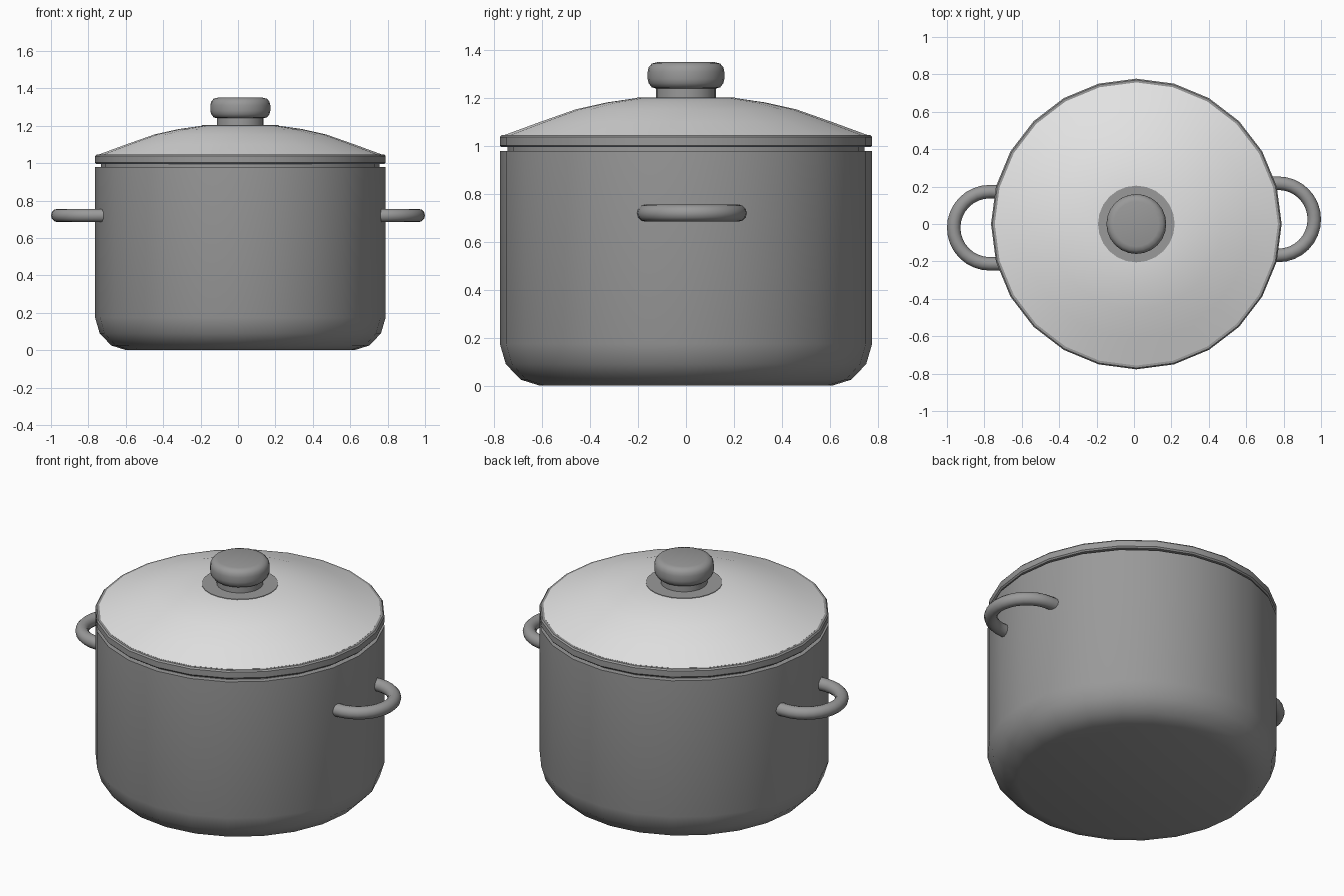
import bpy, bmesh, math
from mathutils import Vector

if "Cube" in bpy.data.objects:
    bpy.data.objects.remove(bpy.data.objects["Cube"])

CX = 0.0125   # pot axis sits slightly right of centre because of the handles


def material(name, v):
    m = bpy.data.materials.new(name)
    m.diffuse_color = (v, v, v, 1.0)
    m.use_nodes = True
    m.node_tree.nodes["Principled BSDF"].inputs["Base Color"].default_value = m.diffuse_color
    return m


steel = material("dark_grey_steel", 0.32)
pale = material("pale_grey_lid", 0.78)


def finish(name, bm, mat, angle):
    bmesh.ops.recalc_face_normals(bm, faces=bm.faces)
    me = bpy.data.meshes.new(name)
    bm.to_mesh(me)
    bm.free()
    me.materials.append(mat)
    ob = bpy.data.objects.new(name, me)
    bpy.context.collection.objects.link(ob)
    bpy.ops.object.select_all(action='DESELECT')
    ob.select_set(True)
    bpy.context.view_layer.objects.active = ob
    bpy.ops.object.shade_smooth_by_angle(angle=math.radians(angle))
    return ob


def skin(bm, rings):
    """Join consecutive vertex rings with quads and cap both ends."""
    n = len(rings[0])
    for a, b in zip(rings, rings[1:]):
        for i in range(n):
            j = (i + 1) % n
            bm.faces.new((a[i], a[j], b[j], b[i]))
    bm.faces.new(rings[0])
    bm.faces.new(rings[-1])


def lathe(name, profile, mat, sides=24, angle=40):
    bm = bmesh.new()
    rings = []
    for r, z in profile:
        rings.append([bm.verts.new((CX + r * math.cos(math.tau * i / sides),
                                    r * math.sin(math.tau * i / sides), z))
                      for i in range(sides)])
    skin(bm, rings)
    return finish(name, bm, mat, angle)


def handle(name, side, cy, tube=0.036, radius=0.193, sides=12, steps=16):
    """Half-loop tube with short straight ends running into the pot wall."""
    bm = bmesh.new()
    path = [(Vector((-0.065, -radius, 0)), -math.pi / 2)]
    for k in range(steps + 1):
        a = -math.pi / 2 + math.pi * k / steps
        path.append((Vector((radius * math.cos(a), radius * math.sin(a), 0)), a))
    path.append((Vector((-0.065, radius, 0)), math.pi / 2))
    rings = []
    for p, a in path:
        out = Vector((math.cos(a), math.sin(a), 0))
        ring = []
        for i in range(sides):
            t = math.tau * i / sides
            v = p + out * (tube * math.cos(t)) + Vector((0, 0, tube * math.sin(t)))
            ring.append(bm.verts.new((side * (0.771 + v.x), cy + v.y, 0.72 + v.z)))
        rings.append(ring)
    skin(bm, rings)
    return finish(name, bm, mat=steel, angle=40)


# Pot body with rounded base, and the recessed neck under the lid
lathe("pot_body", [(0.61, 0.0), (0.69, 0.025), (0.752, 0.09), (0.777, 0.175),
                   (0.777, 0.98), (0.745, 0.98)], steel)
lathe("lid_neck", [(0.745, 0.97), (0.745, 1.0)], steel)

# Lid: metal rim, pale dome, flat plate under the knob
lathe("lid_rim", [(0.745, 0.995), (0.77, 0.995), (0.777, 1.003), (0.777, 1.037),
                  (0.77, 1.045), (0.755, 1.045)], steel)
lathe("lid_dome", [(0.755, 1.04), (0.757, 1.046), (0.61, 1.1), (0.46, 1.153),
                   (0.33, 1.182), (0.205, 1.2)], pale)
lathe("knob_plate", [(0.205, 1.197), (0.205, 1.203)], steel)

# Knob stem and rounded grip
lathe("knob_stem", [(0.125, 1.2), (0.125, 1.245)], steel)
lathe("knob_grip", [(0.125, 1.24), (0.143, 1.245), (0.156, 1.262), (0.16, 1.28),
                    (0.16, 1.31), (0.156, 1.328), (0.143, 1.344), (0.12, 1.35)], steel)

# Side handles
handle("right_handle", 1, 0.025)
handle("left_handle", -1, -0.02)
